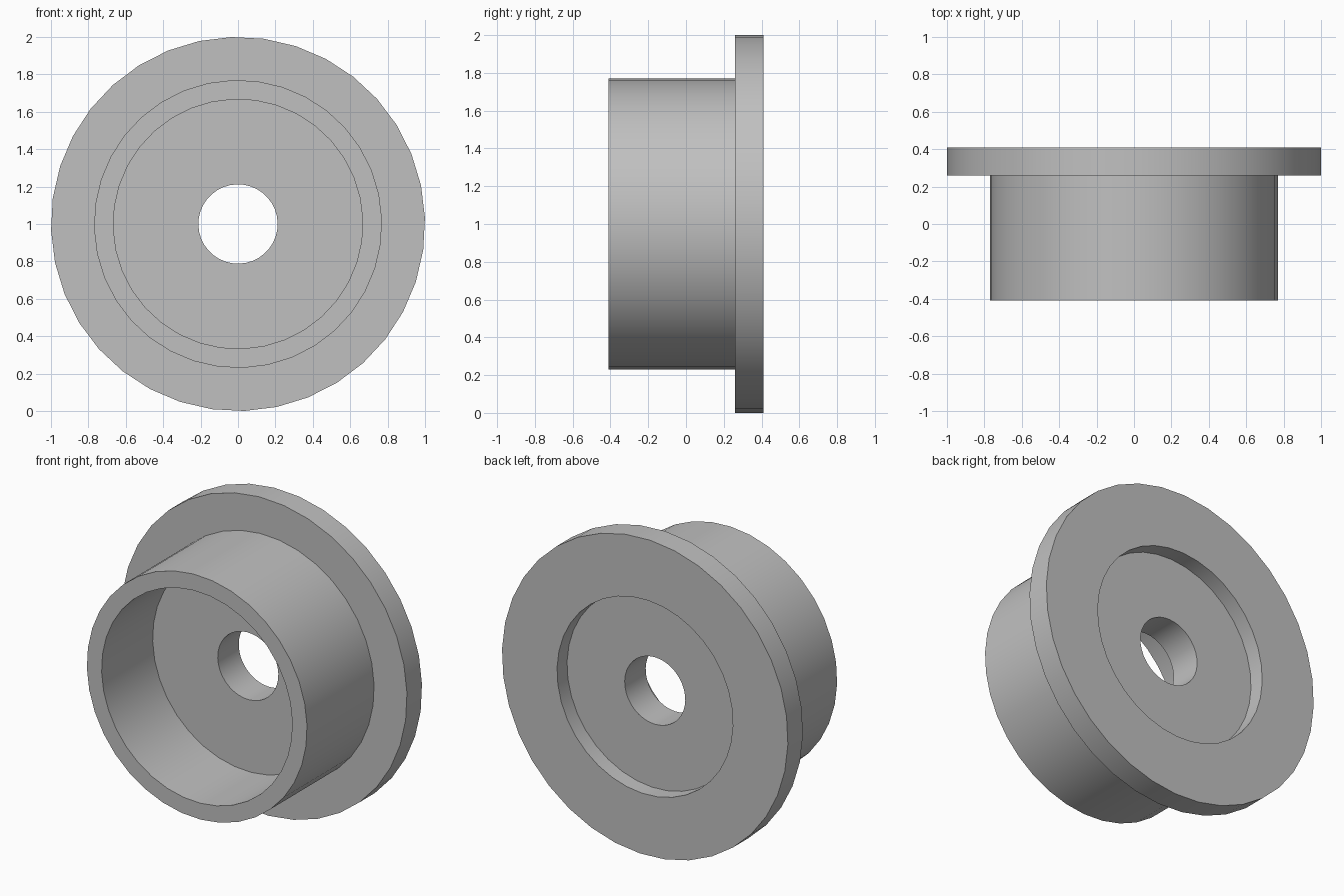
import bpy
import bmesh
import math
from mathutils import Matrix, Vector

cube = bpy.data.objects.get("Cube")
if cube:
    bpy.data.objects.remove(cube, do_unlink=True)

# Plain grey metal
grey = bpy.data.materials.new("grey metal")
colour = (0.53, 0.53, 0.53, 1.0)
grey.diffuse_color = colour
grey.use_nodes = True
grey.node_tree.nodes["Principled BSDF"].inputs["Base Color"].default_value = colour

SEGMENTS = 36
CENTRE_Z = 1.0

# Closed cross-section as (radius, y): tread, flange, back recess, bore, front pocket
profile = [
    (0.77, -0.41), (0.77, 0.26),
    (1.0, 0.26), (1.0, 0.41),
    (0.615, 0.41), (0.615, 0.31),
    (0.212, 0.31), (0.212, 0.10),
    (0.667, 0.10), (0.667, -0.41),
]


def lathe(name, section, material):
    """Turn a closed section about the horizontal y axis."""
    bm = bmesh.new()
    rings = []
    for step in range(SEGMENTS):
        turn = Matrix.Rotation(-math.radians(2) - math.tau * step / SEGMENTS, 3, 'Y')
        rings.append([bm.verts.new(turn @ Vector((r, y, 0))) for r, y in section])
    for i, ring in enumerate(rings):
        following = rings[(i + 1) % SEGMENTS]
        for j in range(len(section)):
            k = (j + 1) % len(section)
            bm.faces.new((ring[j], ring[k], following[k], following[j]))
    bmesh.ops.recalc_face_normals(bm, faces=bm.faces)
    mesh = bpy.data.meshes.new(name)
    bm.to_mesh(mesh)
    bm.free()
    mesh.materials.append(material)
    obj = bpy.data.objects.new(name, mesh)
    bpy.context.collection.objects.link(obj)
    return obj


# Flanged wheel with a hollow front and a through bore
wheel = lathe("flanged_wheel", profile, grey)
wheel.location.z = CENTRE_Z
bpy.ops.object.select_all(action='DESELECT')
wheel.select_set(True)
bpy.context.view_layer.objects.active = wheel
bpy.ops.object.shade_smooth_by_angle(angle=math.radians(30))
